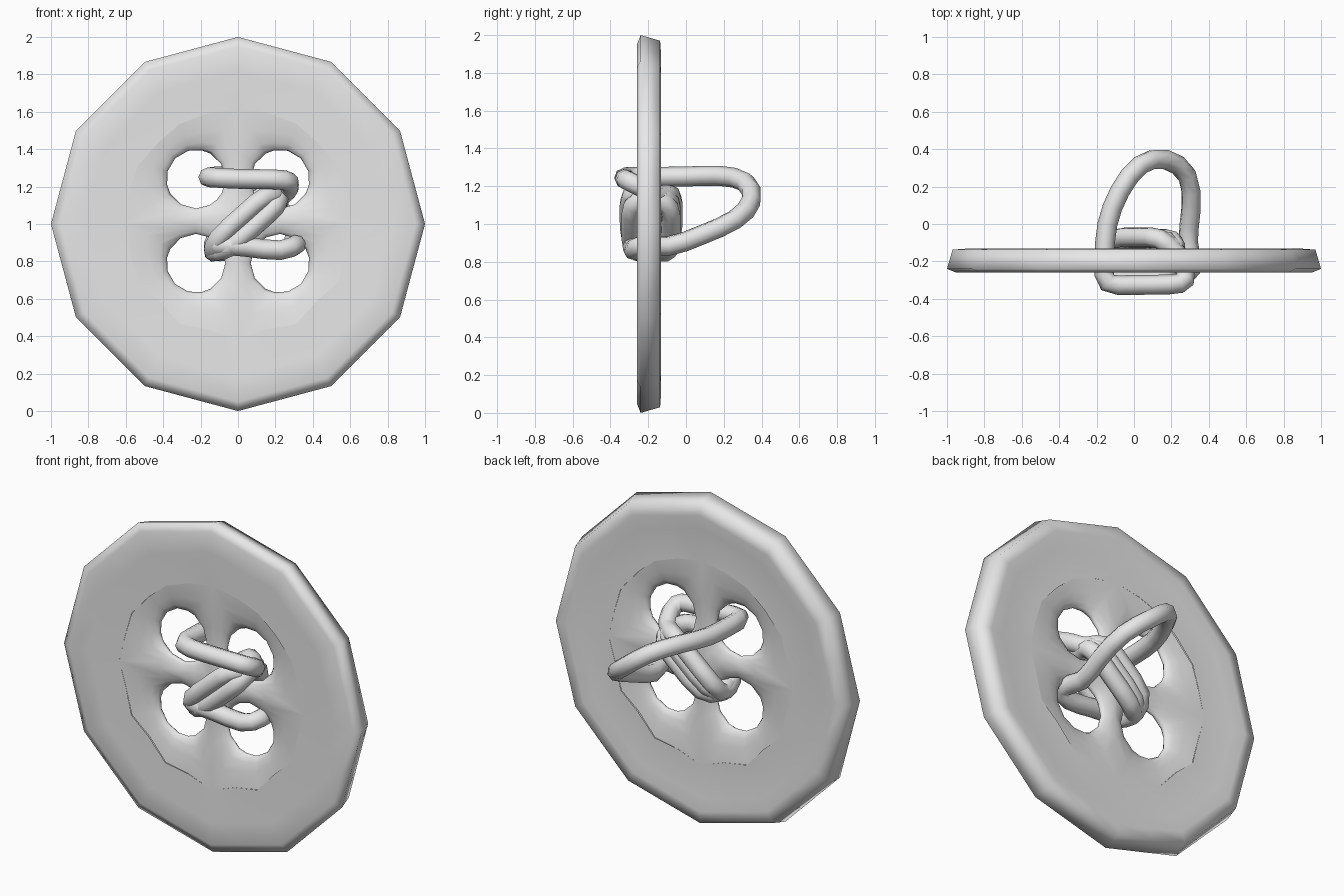
import bpy, bmesh
from math import sin, cos, radians, hypot
from mathutils import Vector

cube = bpy.data.objects.get("Cube")
if cube:
    bpy.data.objects.remove(cube)

grey = bpy.data.materials.new("light_grey")
grey.use_nodes = True
colour = (0.8, 0.8, 0.8, 1)
grey.diffuse_color = colour
grey.node_tree.nodes["Principled BSDF"].inputs["Base Color"].default_value = colour

HOLE, HOLE_R = Vector((0.225, 0.225)), 0.157
INNER_R, MID_Y, HALF = 0.62, -0.198, 0.055


def ring_point(r, step):
    """Point on a twelve-sided ring, with a middle point on every side."""
    a = radians(15 * step)
    if step % 2:
        r *= cos(radians(15))
    return Vector((r * cos(a), r * sin(a)))


def half_thickness(p):
    """The plate thins in a rounded funnel towards each hole."""
    d = max(0, (p - HOLE).length - HOLE_R)
    u = 1 - min(1, d / 0.25)
    return HALF * max(0, 1 - u * u) ** 0.5


# Button plate: four mirrored quarters around the holes, then a lathed rim
bm = bmesh.new()


def vert(x, y, z):
    shift = 0.015 if hypot(x, z) < 0.6 else 0
    return bm.verts.new((x, y, 1 + z + shift))


def bridge(a, b):
    n = len(a)
    for i in range(n):
        j = (i + 1) % n
        bm.faces.new((a[i], a[j], b[j], b[i]))


axis = (0.11, 0.225, 0.36)
border = [Vector((0, 0))] + [Vector((t, 0)) for t in axis]
border += [ring_point(INNER_R, k) for k in range(7)]
border += [Vector((0, t)) for t in reversed(axis)]

for sx in (1, -1):
    for sz in (1, -1):
        for side in (1, -1):
            last = None
            for t in (0, 0.05, 0.2, 0.5, 1):
                loop = []
                for p in border:
                    edge = HOLE + (p - HOLE).normalized() * HOLE_R
                    q = edge.lerp(p, t)
                    h = half_thickness(q) if t else 0
                    loop.append(vert(sx * q.x, MID_Y + side * h, sz * q.y))
                if last:
                    bridge(last, loop)
                last = loop

front_rim = [(INNER_R, MID_Y - HALF), (0.82, -0.256), (0.95, -0.26), (1, -0.24)]
back_rim = [(1, -0.24), (0.97, -0.137), (0.9, -0.132), (0.82, -0.143),
            (INNER_R, MID_Y + HALF)]
last = None
for r, y in front_rim + back_rim[1:]:
    pts = [ring_point(r, k) for k in range(24)]
    loop = [vert(p.x, y, p.y) for p in pts]
    if last:
        bridge(last, loop)
    last = loop

bmesh.ops.remove_doubles(bm, verts=bm.verts, dist=0.0005)
bmesh.ops.recalc_face_normals(bm, faces=bm.faces)
for f in bm.faces:
    f.smooth = True
mesh = bpy.data.meshes.new("button_plate")
bm.to_mesh(mesh)
bm.free()
mesh.materials.append(grey)
plate = bpy.data.objects.new("button_plate", mesh)
bpy.context.collection.objects.link(plate)

# Thread: one closed strand through all four holes
top_stitch = [(-0.16, -0.2, 1.25), (-0.16, -0.33, 1.25), (0, -0.325, 1.24),
              (0.2, -0.325, 1.24), (0.29, -0.31, 1.23), (0.26, -0.19, 1.17)]
low_stitch = [(-0.12, -0.2, 0.87), (-0.12, -0.29, 0.89), (0.04, -0.28, 0.88),
              (0.24, -0.28, 0.85), (0.33, -0.25, 0.9)]
back_loop = [(0.28, -0.1, 0.87), (0.31, 0.08, 0.94), (0.3, 0.27, 1.02),
             (0.17, 0.36, 1.12), (0.03, 0.33, 1.23), (-0.08, 0.18, 1.26),
             (-0.15, 0, 1.25)]


def diagonal(y_mid, y_end, off, up):
    """Stitch between the lower and upper opposite holes."""
    pts = [(-0.13, y_end, 0.85), (-0.09 - off, y_mid, 0.89 + off),
           (0.07 - off, y_mid, 1.03 + off), (0.18 - off, y_mid, 1.13 + off),
           (0.22, y_end, 1.14)]
    return pts if up else pts[::-1]


path = list(top_stitch)
path += diagonal(-0.07, -0.15, 0.04, False)
path += diagonal(-0.3, -0.22, 0.03, True)
path += diagonal(-0.08, -0.15, 0, False)
path += diagonal(-0.29, -0.22, -0.03, True)
path += diagonal(-0.08, -0.15, -0.04, False)
path += low_stitch + back_loop

curve = bpy.data.curves.new("thread", "CURVE")
curve.dimensions = "3D"
curve.bevel_depth = 0.053
curve.bevel_resolution = 2
strand = curve.splines.new("NURBS")
strand.points.add(len(path) - 1)
for point, co in zip(strand.points, path):
    point.co = (*co, 1)
strand.order_u = 3
strand.resolution_u = 2
strand.use_cyclic_u = True
curve.materials.append(grey)
thread = bpy.data.objects.new("thread", curve)
bpy.context.collection.objects.link(thread)

# Turn the strand into a smooth mesh
bpy.ops.object.select_all(action="DESELECT")
thread.select_set(True)
bpy.context.view_layer.objects.active = thread
bpy.ops.object.convert(target="MESH")
bpy.ops.object.shade_smooth()
